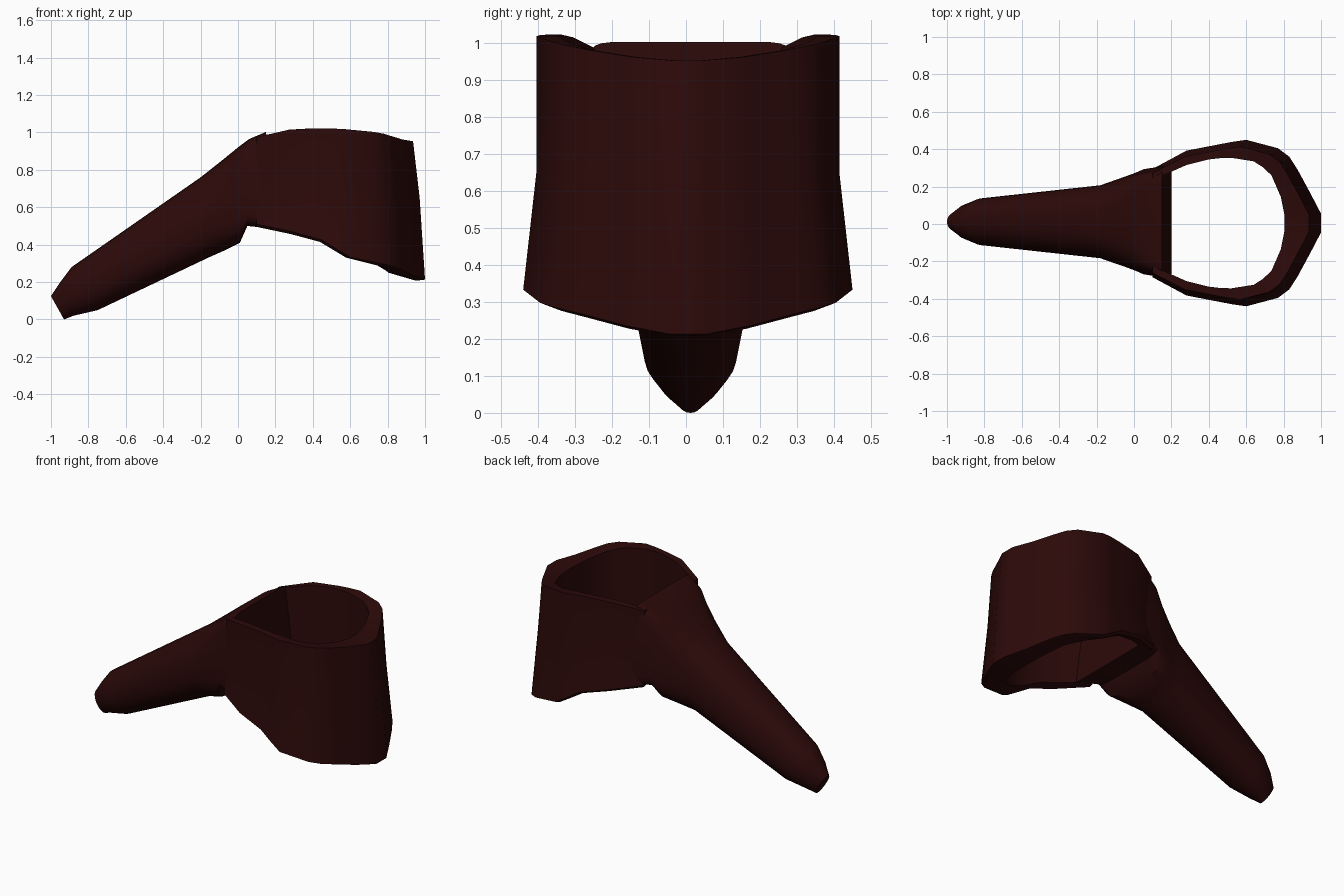
import bpy, bmesh, math
from mathutils import Vector

old = bpy.data.objects.get("Cube")
if old:
    bpy.data.objects.remove(old, do_unlink=True)

# Single dark red-brown leather colour
leather = bpy.data.materials.new("dark_red_leather")
leather.use_nodes = True
colour = (0.025, 0.0028, 0.0027, 1)
leather.diffuse_color = colour
leather.node_tree.nodes["Principled BSDF"].inputs["Base Color"].default_value = colour


def loft(name, sections):
    """Skin a list of closed cross-sections that share a point count."""
    bm = bmesh.new()
    rings = [[bm.verts.new(point) for point in section] for section in sections]
    count = len(rings[0])
    for first, second in zip(rings, rings[1:]):
        for i in range(count):
            j = (i + 1) % count
            bm.faces.new((first[i], first[j], second[j], second[i]))
    bm.faces.new(rings[0])
    bm.faces.new(rings[-1])
    bmesh.ops.recalc_face_normals(bm, faces=bm.faces)
    mesh = bpy.data.meshes.new(name)
    bm.to_mesh(mesh)
    bm.free()
    mesh.materials.append(leather)
    obj = bpy.data.objects.new(name, mesh)
    bpy.context.collection.objects.link(obj)
    bpy.ops.object.select_all(action="DESELECT")
    obj.select_set(True)
    bpy.context.view_layer.objects.active = obj
    bpy.ops.object.shade_smooth_by_angle(angle=math.radians(40))


def signed_power(value, exponent):
    return math.copysign(abs(value) ** exponent, value)


def tube_section(top_x, top_z, low_x, low_z, top_width, low_width, squareness):
    """Tilted rounded-box section; larger squareness gives flatter sides."""
    top = Vector((top_x, 0.012, top_z))
    low = Vector((low_x, 0.012, low_z))
    steps = 28
    points = []
    for i in range(steps):
        angle = math.tau * i / steps
        side = signed_power(math.cos(angle), 2 / squareness)
        height = (signed_power(math.sin(angle), 2 / squareness) + 1) / 2
        width = low_width + (top_width - low_width) * height
        points.append(low.lerp(top, height) + Vector((0, side * width, 0)))
    return points


def cuff_section(out_x, out_y, in_x, in_y, top_z, low_z, in_low_z, side):
    """Wall section: flared outer face, flat rim, upright lining, rolled lip."""
    lean = 0.08 * max(out_x - 0.2, 0)
    y_top = out_y * 0.92
    outer_low = Vector((out_x, out_y, low_z))
    inner_low = Vector((in_x, in_y, in_low_z))
    lip = outer_low.lerp(inner_low, 0.25) - Vector((0, 0, 0.015))
    outline = [
        outer_low,
        (out_x - lean * 0.45, y_top, 0.65),
        (out_x - lean, y_top, top_z),
        (in_x, in_y, top_z),
        inner_low,
        lip,
    ]
    return [(x, side * y + 0.005, z) for x, y, z in outline]


# Tapered barrel: back wall of the opening, stepped neck, then the rounded tip
barrel_profile = [
    (0.15, 1.003, 0.2, 0.485, 0.278, 0.308, 12),
    (0.06, 0.965, 0.05, 0.5, 0.26, 0.288, 7),
    (0, 0.92, 0.01, 0.41, 0.245, 0.272, 4),
    (-0.08, 0.855, -0.07, 0.37, 0.222, 0.242, 3),
    (-0.2, 0.76, -0.16, 0.33, 0.19, 0.2, 2.4),
    (-0.89, 0.28, -0.75, 0.05, 0.12, 0.13, 2.1),
    (-0.95, 0.2, -0.88, 0.02, 0.085, 0.09, 2.1),
    (-1, 0.125, -0.93, 0, 0.045, 0.045, 2),
]
loft("holster_barrel", [tube_section(*row) for row in barrel_profile])

# Open cuff, one side: outer x, y, inner x, y, top z, outer and inner bottom z
cuff_half = [
    (0.1, 0.29, 0.1, 0.23, 0.975, 0.51, 0.51),
    (0.28, 0.387, 0.28, 0.31, 1.015, 0.472, 0.472),
    (0.45, 0.42, 0.4, 0.34, 1.022, 0.425, 0.445),
    (0.53, 0.435, 0.46, 0.347, 1.021, 0.375, 0.415),
    (0.6, 0.445, 0.52, 0.349, 1.018, 0.333, 0.38),
    (0.77, 0.4, 0.64, 0.33, 1.003, 0.298, 0.33),
    (0.83, 0.355, 0.69, 0.298, 0.993, 0.284, 0.31),
    (0.875, 0.285, 0.735, 0.255, 0.98, 0.267, 0.295),
    (0.94, 0.165, 0.785, 0.14, 0.962, 0.235, 0.265),
    (1, 0.05, 0.805, 0.04, 0.953, 0.213, 0.25),
]
cuff = [cuff_section(*row, 1) for row in cuff_half]
cuff += [cuff_section(*row, -1) for row in reversed(cuff_half)]
loft("holster_cuff", cuff)
